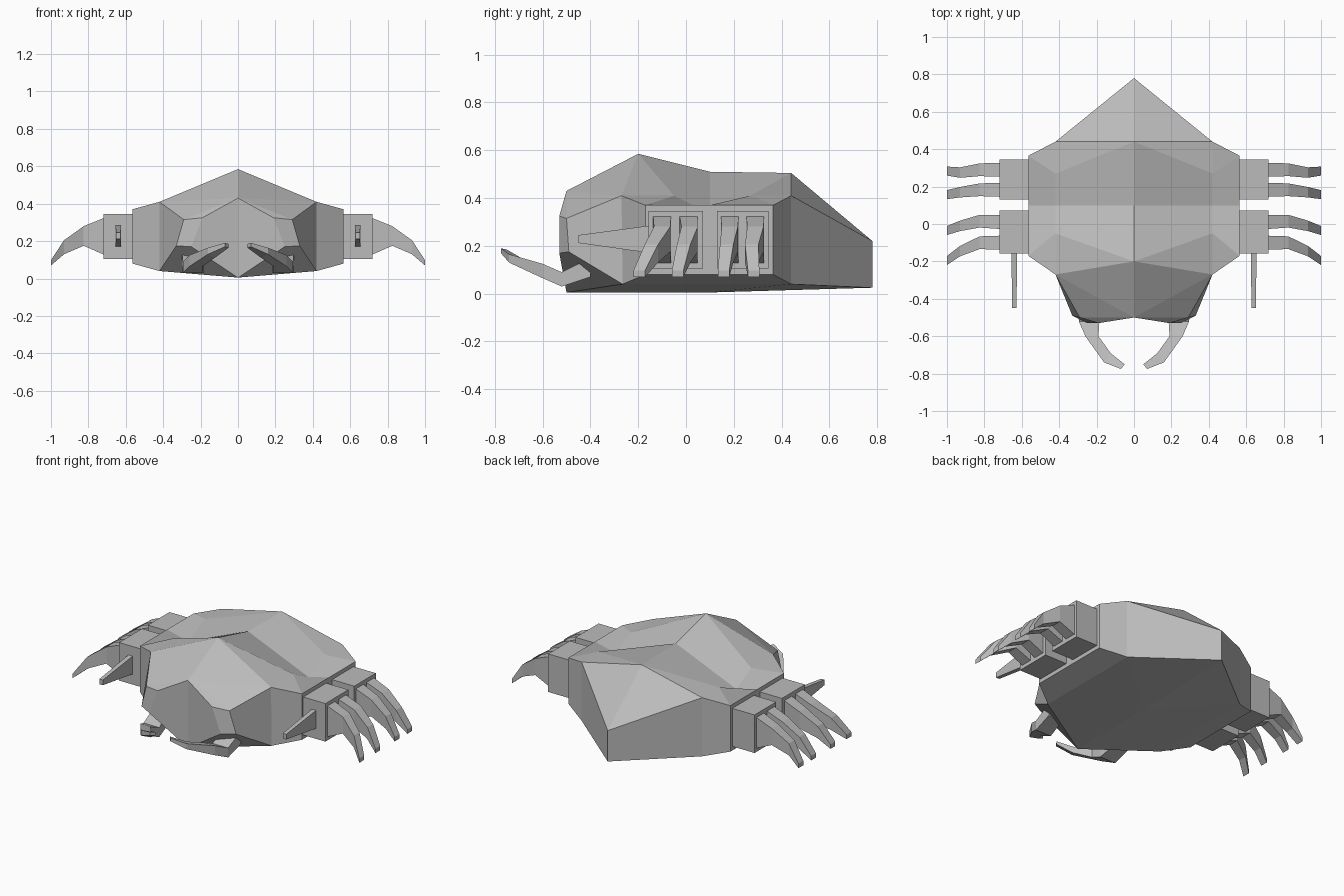
import bpy, bmesh

cube = bpy.data.objects.get("Cube")
if cube:
    bpy.data.objects.remove(cube)

grey = bpy.data.materials.new("stone_grey")
grey.use_nodes = True
colour = (0.5, 0.5, 0.5, 1)
grey.diffuse_color = colour
grey.node_tree.nodes["Principled BSDF"].inputs["Base Color"].default_value = colour


def finish(name, bm):
    bmesh.ops.remove_doubles(bm, verts=bm.verts, dist=0.0005)
    bmesh.ops.recalc_face_normals(bm, faces=bm.faces)
    mesh = bpy.data.meshes.new(name)
    bm.to_mesh(mesh)
    bm.free()
    mesh.materials.append(grey)
    bpy.context.collection.objects.link(bpy.data.objects.new(name, mesh))


def loft(name, rings, side):
    """Join four-cornered rings into a closed bar, on one side of the body."""
    bm = bmesh.new()
    loops = [[bm.verts.new((side * x, y, z)) for x, y, z in ring] for ring in rings]
    for one, two in zip(loops, loops[1:]):
        for i in range(4):
            j = (i + 1) % 4
            bm.faces.new((one[i], one[j], two[j], two[i]))
    bm.faces.new(loops[0])
    bm.faces.new(loops[-1])
    finish(name, bm)


def ring_x(x, y0, y1, z0, z1):
    return [(x, y0, z0), (x, y1, z0), (x, y1, z1), (x, y0, z1)]


def ring_y(y, x0, x1, z0, z1):
    return [(x0, y, z0), (x1, y, z0), (x1, y, z1), (x0, y, z1)]


# Faceted shell: half the corners, reflected across the middle
corners = {
    "nose": (0, -.5, .43), "peak": (0, -.2, .585), "dip": (0, .1, .51),
    "hump": (0, .44, .505), "tail": (0, .78, .22), "tail_low": (0, .78, .025),
    "keel": (0, .1, .005), "chin": (0, -.5, .005),
    "shoulder": (.42, -.27, .41), "ridge": (.42, -.05, .41), "valley": (.42, .1, .335),
    "rump": (.42, .27, .41), "haunch": (.42, .44, .41),
    "rim_front": (.565, -.17, .37), "rim_mid": (.565, .1, .37), "rim_back": (.565, .365, .37),
    "low_front": (.565, -.17, .08), "low_back": (.565, .365, .08),
    "base_front": (.42, -.265, .04), "base_back": (.42, .44, .04),
    "brow": (.19, -.53, .325), "brow_out": (.29, -.5, .315),
    "lip": (.25, -.53, .17), "lip_out": (.33, -.49, .175),
}
shell_faces = [
    "nose peak shoulder", "peak shoulder ridge", "peak ridge valley dip",
    "dip valley rump hump", "hump rump haunch", "hump haunch tail",
    "tail haunch base_back tail_low", "haunch rim_back low_back base_back",
    "shoulder rim_front ridge", "rim_front rim_mid valley ridge",
    "rim_mid rim_back rump valley", "rim_back haunch rump",
    "rim_front low_front low_back rim_back rim_mid",
    "shoulder rim_front low_front base_front",
    "shoulder base_front lip_out brow_out", "nose shoulder brow_out",
    "nose brow_out brow", "nose brow lip chin", "brow brow_out lip_out lip",
    "lip lip_out base_front chin", "chin base_front keel",
    "base_front low_front low_back base_back", "keel base_front base_back",
    "keel base_back tail_low",
]
bm = bmesh.new()
for side in (1, -1):
    points = {k: bm.verts.new((side * x, y, z)) for k, (x, y, z) in corners.items()}
    for face in shell_faces:
        bm.faces.new([points[k] for k in face.split()])
finish("shell", bm)

# Leg outline as (x, low z, high z); each leg has a centre y at every joint
leg_profile = [(.70, .12, .33), (.825, .175, .28), (.93, .13, .205), (1.0, .07, .098)]
leg_centres = [
    (-.1, -.1, -.145, -.195), (.01, .015, -.01, -.035),
    (.183, .183, .17, .157), (.29, .29, .275, .283),
]
leg_halves = (.038, .034, .028, .024)

for side, word in ((1, "left"), (-1, "right")):
    # Hip blocks
    for end, y0, y1 in (("front", -.157, .072), ("back", .13, .345)):
        loft(f"{word}_{end}_hip", [ring_x(x, y0, y1, .105, .345) for x in (.55, .72)], side)
    # Four curved legs
    for n, centres in enumerate(leg_centres, 1):
        rings = [ring_x(x, c - h, c + h, lo, hi)
                 for (x, lo, hi), c, h in zip(leg_profile, centres, leg_halves)]
        loft(f"{word}_leg_{n}", rings, side)
    # Forward spike
    loft(f"{word}_spike", [ring_y(-.15, .625, .655, .17, .285),
                           ring_y(-.45, .628, .652, .212, .245)], side)
    # Curved pincer in front of the mouth
    loft(f"{word}_pincer", [
        ring_y(-.4, .2, .3, .07, .15),
        ring_y(-.52, .185, .295, .03, .09),
        ring_y(-.6, .19, .26, .065, .125),
        [(.125, -.69, .11), (.16, -.74, .13), (.16, -.74, .165), (.125, -.69, .15)],
        [(.05, -.75, .165), (.07, -.775, .17), (.07, -.775, .19), (.05, -.75, .185)],
    ], side)
